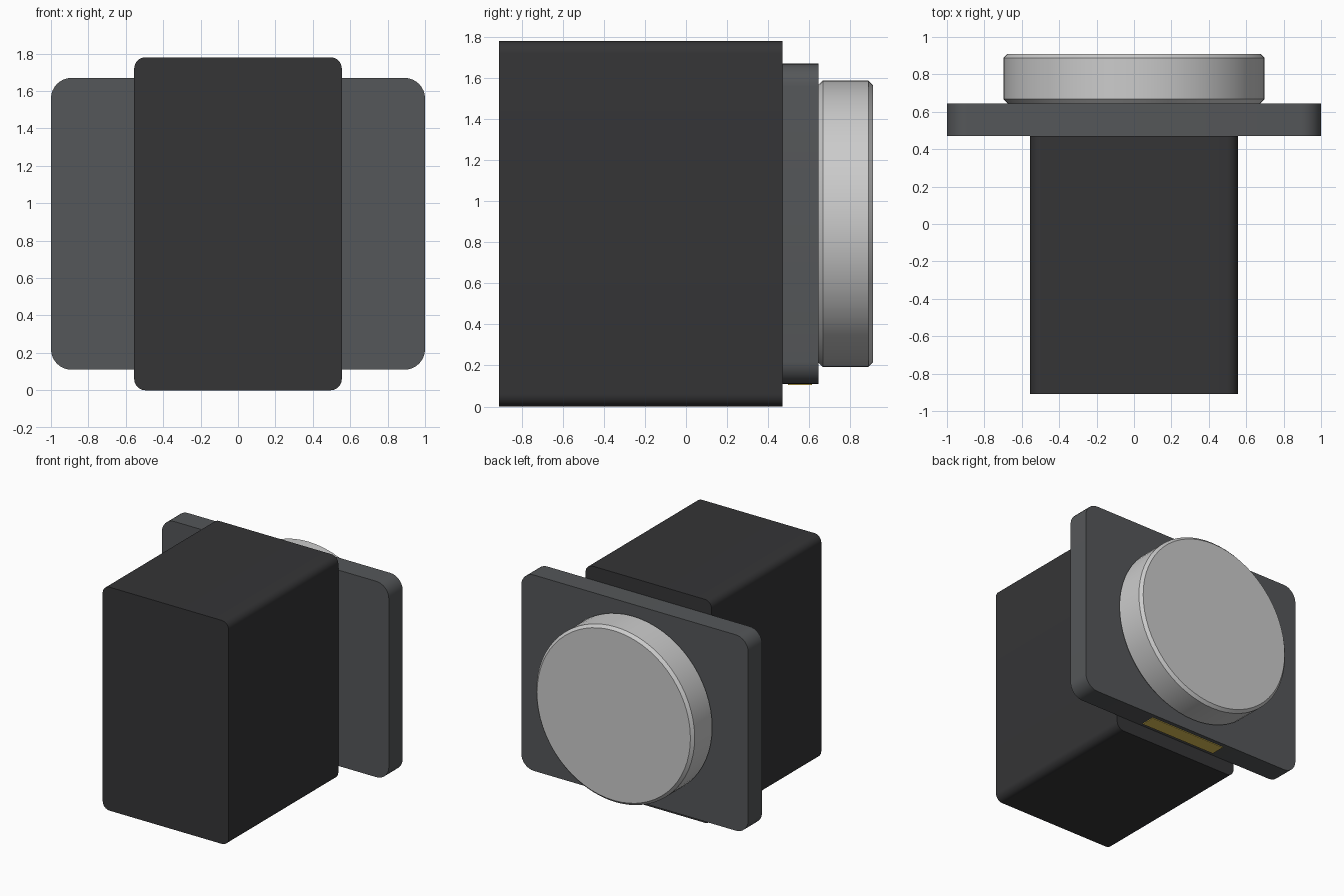
import bpy
from math import cos, sin, pi, radians

if "Cube" in bpy.data.objects:
    bpy.data.objects.remove(bpy.data.objects["Cube"])


def paint(obj, name, colour):
    mat = bpy.data.materials.new(name)
    mat.diffuse_color = (*colour, 1)
    mat.use_nodes = True
    mat.node_tree.nodes["Principled BSDF"].inputs["Base Color"].default_value = mat.diffuse_color
    obj.data.materials.append(mat)


def extrude_y(name, outline, y0, y1):
    """Extrude a closed (x, z) outline along y."""
    n = len(outline)
    verts = [(x, y, z) for y in (y0, y1) for x, z in outline]
    faces = [list(range(n)), list(range(2 * n - 1, n - 1, -1))]
    faces += [(i, i + n, (i + 1) % n + n, (i + 1) % n) for i in range(n)]
    mesh = bpy.data.meshes.new(name)
    mesh.from_pydata(verts, [], faces)
    obj = bpy.data.objects.new(name, mesh)
    bpy.context.collection.objects.link(obj)
    smooth(obj)
    return obj


def smooth(obj):
    bpy.ops.object.select_all(action='DESELECT')
    obj.select_set(True)
    bpy.context.view_layer.objects.active = obj
    bpy.ops.object.shade_smooth_by_angle(angle=radians(30))


def rounded_rect(half_w, z0, z1, r, steps=8):
    corners = [(half_w - r, z1 - r), (r - half_w, z1 - r),
               (r - half_w, z0 + r), (half_w - r, z0 + r)]
    return [(cx + r * cos(pi / 2 * (k + s / steps)), cz + r * sin(pi / 2 * (k + s / steps)))
            for k, (cx, cz) in enumerate(corners) for s in range(steps + 1)]


# Main housing
body = extrude_y("housing", rounded_rect(0.555, 0, 1.78, 0.06), -0.91, 0.47)
paint(body, "black", (0.035, 0.035, 0.037))

# Flange plate
plate = extrude_y("flange_plate", rounded_rect(1.0, 0.11, 1.67, 0.11), 0.47, 0.645)
paint(plate, "dark_grey", (0.09, 0.095, 0.1))

# Round disc with chamfered rims
bpy.ops.mesh.primitive_cylinder_add(vertices=64, radius=0.698, depth=0.265,
                                    location=(0, 0.7775, 0.89), rotation=(pi / 2, 0, 0))
disc = bpy.context.object
disc.name = "round_disc"
bpy.ops.object.transform_apply(location=False, rotation=True, scale=True)
bevel = disc.modifiers.new("rim_chamfer", 'BEVEL')
bevel.width = 0.022
bevel.segments = 1
bevel.limit_method = 'ANGLE'
bevel.angle_limit = radians(40)
bpy.ops.object.modifier_apply(modifier=bevel.name)
smooth(disc)

# Contact strip under the plate
bpy.ops.mesh.primitive_cube_add(size=1, location=(0, 0.555, 0.112))
strip = bpy.context.object
strip.name = "contact_strip"
strip.scale = (0.67, 0.115, 0.016)
bpy.ops.object.transform_apply(location=False, rotation=False, scale=True)
paint(strip, "gold", (0.75, 0.55, 0.1))
